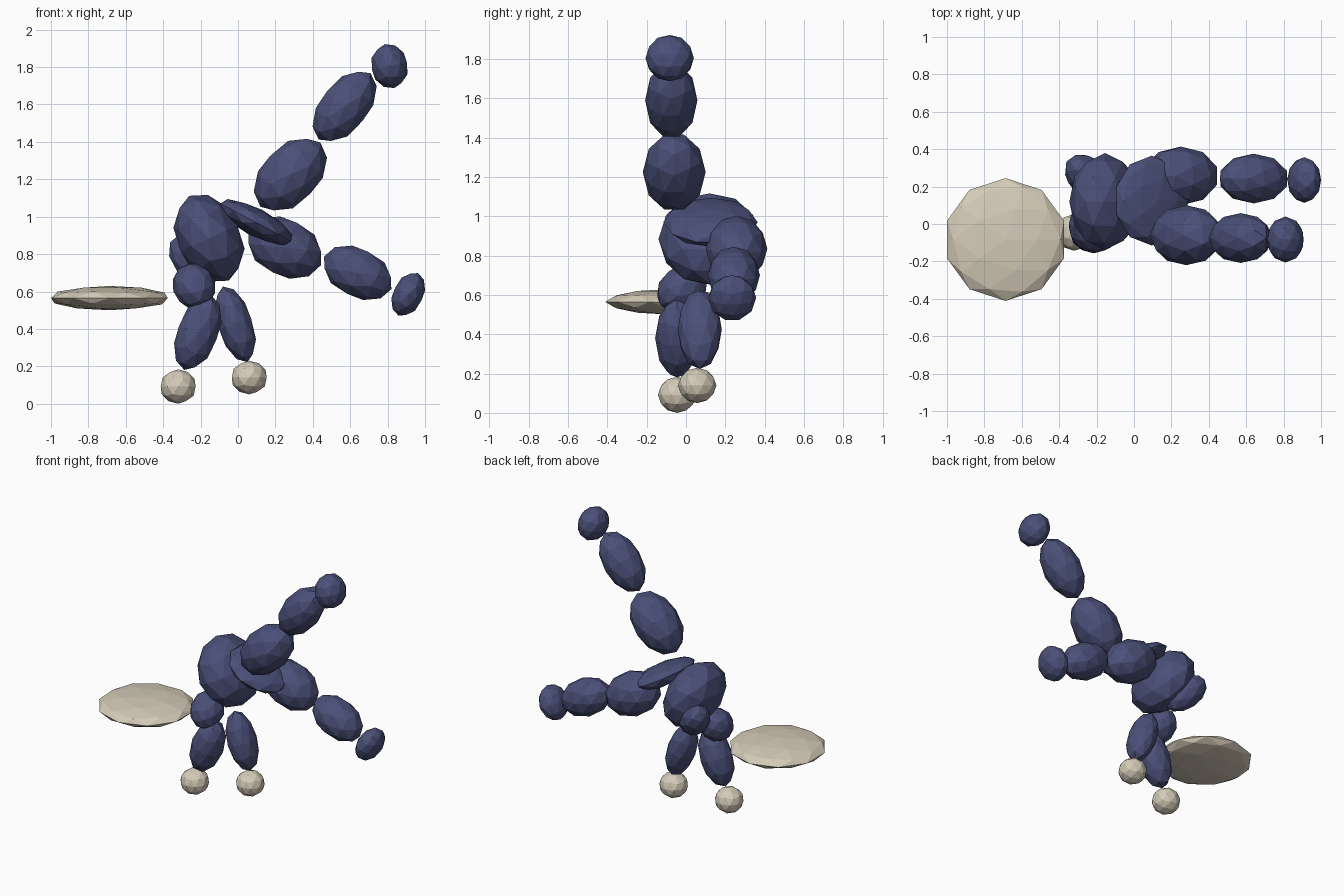
import bpy
from math import radians
from mathutils import Vector

cube = bpy.data.objects.get("Cube")
if cube:
    bpy.data.objects.remove(cube, do_unlink=True)


def material(name, rgb):
    mat = bpy.data.materials.new(name)
    mat.use_nodes = True
    mat.diffuse_color = (*rgb, 1)
    mat.node_tree.nodes["Principled BSDF"].inputs["Base Color"].default_value = (*rgb, 1)
    return mat


navy = material("navy cloth", (0.07, 0.08, 0.19))
beige = material("pale beige", (0.66, 0.60, 0.48))


def ellipsoid(name, centre, radii, tilt=0, mat=navy, along=None):
    """Faceted ball, tilted sideways in degrees or with its long axis set along a direction."""
    bpy.ops.mesh.primitive_ico_sphere_add(subdivisions=2, radius=1, location=centre)
    ob = bpy.context.object
    ob.name = name
    ob.scale = radii
    if along:
        ob.rotation_euler = Vector(along).to_track_quat('Z', 'Y').to_euler()
    else:
        ob.rotation_euler = (0, radians(tilt), 0)
    ob.data.materials.append(mat)
    return ob


# Trunk
ellipsoid("chest", (-0.155, 0.12, 0.885), (0.175, 0.26, 0.25), -25)
ellipsoid("pelvis", (0.095, 0.125, 0.97), (0.225, 0.24, 0.075), 28)

# Raised leg
ellipsoid("raised_thigh", (0.28, -0.06, 1.225), (0.155, 0.16, 0.235), 43)
ellipsoid("raised_shin", (0.57, -0.075, 1.59), (0.13, 0.133, 0.225), 38)
ellipsoid("raised_foot", (0.81, -0.083, 1.805), (0.10, 0.123, 0.12), -12)

# Lowered leg
ellipsoid("lowered_thigh", (0.25, 0.257, 0.835), (0.155, 0.157, 0.215), 116)
ellipsoid("lowered_shin", (0.64, 0.243, 0.70), (0.132, 0.133, 0.2), 116)
ellipsoid("lowered_foot", (0.91, 0.235, 0.585), (0.082, 0.122, 0.125), 25)

# Arms bearing the weight
ellipsoid("front_upper_arm", (-0.235, -0.02, 0.63), (0.115, 0.115, 0.14), along=(-0.2, 0.75, 0.55))
ellipsoid("rear_upper_arm", (-0.245, 0.25, 0.775), (0.105, 0.105, 0.165), along=(-0.55, 0.5, 0.6))
ellipsoid("front_forearm", (-0.215, -0.045, 0.38), (0.112, 0.112, 0.212), 20)
ellipsoid("rear_forearm", (-0.015, 0.07, 0.425), (0.095, 0.112, 0.212), -18)
ellipsoid("front_hand", (-0.32, -0.045, 0.092), (0.098, 0.098, 0.092), 0, beige)
ellipsoid("rear_hand", (0.06, 0.057, 0.14), (0.098, 0.098, 0.09), 0, beige)

# Flat disc beside the figure
ellipsoid("disc", (-0.687, -0.083, 0.565), (0.328, 0.328, 0.065), 0, beige)
